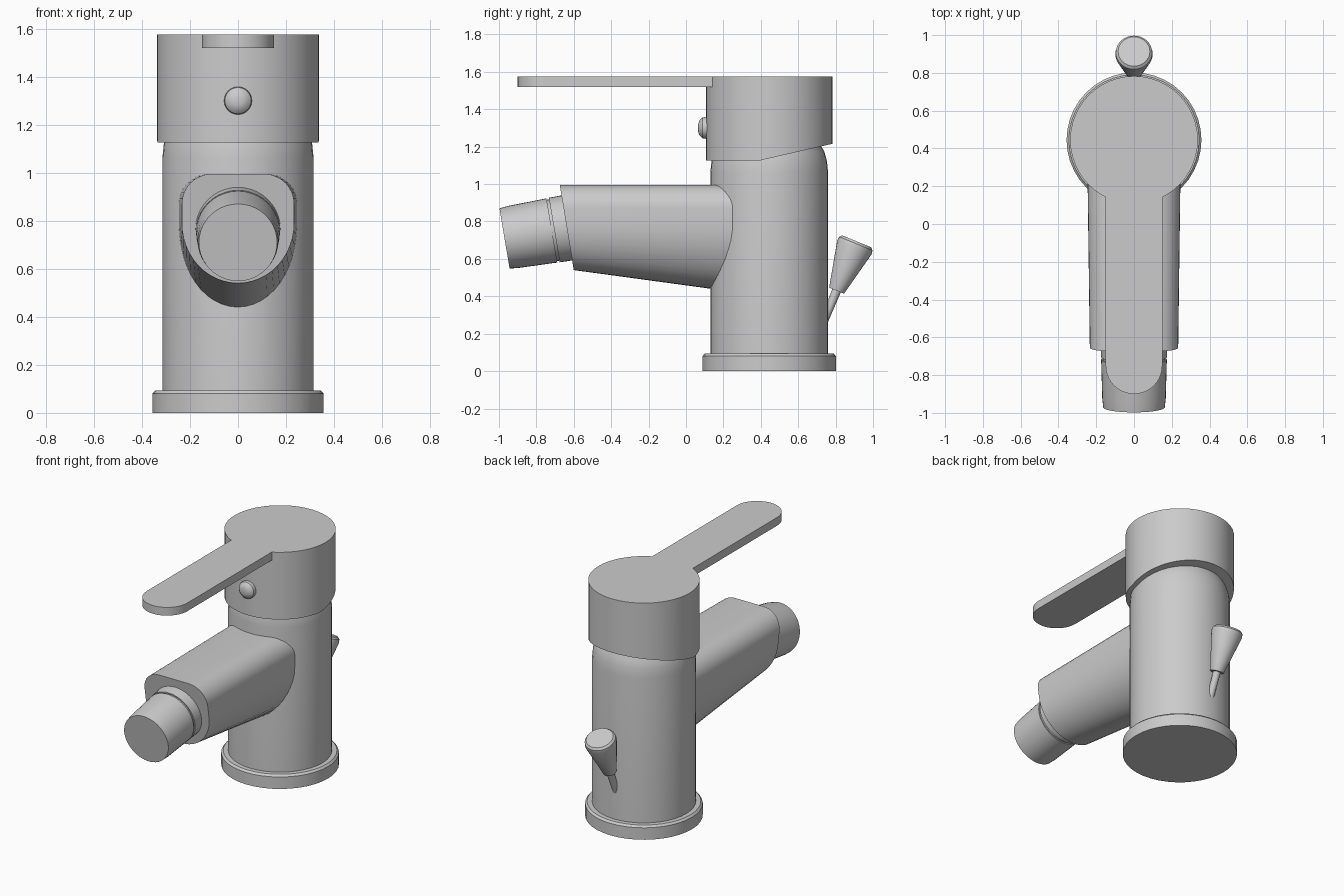
import bpy, bmesh
from math import sin, cos, pi, radians
from mathutils import Vector

cube = bpy.data.objects.get("Cube")
if cube:
    bpy.data.objects.remove(cube, do_unlink=True)

metal = bpy.data.materials.new("grey metal")
metal.use_nodes = True
GREY = (0.6, 0.6, 0.6, 1)
metal.diffuse_color = GREY
metal.node_tree.nodes["Principled BSDF"].inputs["Base Color"].default_value = GREY

AXIS_Y = 0.445  # depth of the upright column
UP = Vector((0, 0, 1))


def finish(name, bm):
    bmesh.ops.recalc_face_normals(bm, faces=bm.faces)
    mesh = bpy.data.meshes.new(name)
    bm.to_mesh(mesh)
    bm.free()
    mesh.materials.append(metal)
    ob = bpy.data.objects.new(name, mesh)
    bpy.context.collection.objects.link(ob)
    bpy.ops.object.select_all(action='DESELECT')
    bpy.context.view_layer.objects.active = ob
    ob.select_set(True)
    bpy.ops.object.shade_smooth_by_angle(angle=radians(30))
    return ob


def loft(name, rings):
    """Skin a list of equal-length point rings and cap both ends."""
    bm = bmesh.new()
    loops = [[bm.verts.new(p) for p in ring] for ring in rings]
    n = len(loops[0])
    for a, b in zip(loops, loops[1:]):
        for i in range(n):
            j = (i + 1) % n
            bm.faces.new((a[i], a[j], b[j], b[i]))
    bm.faces.new(loops[0])
    bm.faces.new(loops[-1])
    return finish(name, bm)


def lathe(name, profile, start=(0, AXIS_Y, 0), direction=UP, sides=40):
    """Turn (distance, radius) pairs around an axis in the x = 0 plane."""
    d = Vector(direction).normalized()
    u = Vector((1, 0, 0))
    v = d.cross(u)
    rings = []
    for s, r in profile:
        rings.append([Vector(start) + d * s + (u * cos(t) + v * sin(t)) * r
                      for t in (2 * pi * i / sides for i in range(sides))])
    return loft(name, rings)


# Base flange and column with a rounded shoulder
lathe("base_flange", [(0, 0.357), (0.08, 0.357), (0.093, 0.345), (0.093, 0.3)])
lathe("column", [(0.05, 0.315), (1.06, 0.315), (1.12, 0.309), (1.17, 0.296),
                 (1.21, 0.275), (1.3, 0.25)])

# Cap, its underside rising toward the back
bm = bmesh.new()
bmesh.ops.create_cone(bm, cap_ends=True, segments=48, radius1=0.338,
                      radius2=0.338, depth=0.45)
bmesh.ops.translate(bm, verts=bm.verts, vec=(0, AXIS_Y, 1.35))
bmesh.ops.bisect_plane(bm, geom=bm.verts[:] + bm.edges[:] + bm.faces[:],
                       plane_co=(0, 0.39, 0), plane_no=(0, 1, 0))
for vert in bm.verts:
    if vert.co.z < 1.2:
        vert.co.z += max(0, vert.co.y - 0.39) * 0.23
finish("cap", bm)

# Flat lever with a rounded tip, flush with the cap top
tip = [(0.15 * cos(t), -0.75 + 0.15 * sin(t))
       for t in (pi + pi * i / 20 for i in range(21))]
outline = tip + [(0.15, 0.3), (-0.15, 0.3)]
loft("lever", [[(x, y, z) for x, y in outline] for z in (1.52, 1.575)])

# Domed button on the front of the cap
lathe("button", [(0, 0.05), (0.03, 0.058), (0.045, 0.055), (0.06, 0.04),
                 (0.067, 0.02)], (0, 0.132, 1.3), (0, -1, 0), 24)


# Spout: flat top, rounded shoulders, round belly, slanted front
def spout_section(half, bottom, y_top, slant):
    top, mid, corner = 0.995, 0.79, 0.125
    pts = [(half * cos(t), mid + (mid - bottom) * sin(t))
           for t in (pi + pi * i / 24 for i in range(25))]
    for side, first in ((1, 0), (-1, pi / 2)):
        for i in range(9):
            t = first + pi / 2 * i / 8
            pts.append((side * (half - corner) + corner * cos(t),
                        top - corner + corner * sin(t)))
    return [(x, y_top + slant * (top - z), z) for x, z in pts]


loft("spout", [spout_section(0.234, 0.54, -0.675, 0.165),
               spout_section(0.248, 0.404, 0.4, 0)])

# Tilted nozzle with a collar and a narrow groove
lathe("nozzle", [(-0.1, 0.178), (0.065, 0.175), (0.065, 0.166), (0.078, 0.166),
                 (0.078, 0.174), (0.29, 0.168), (0.335, 0.163)],
      (0, -0.64, 0.765), (0, -0.986, -0.166))

# Rear pull knob and its rod
PULL = (0, 0.38, 0.925)
lathe("pull_rod", [(-0.24, 0.02), (0.03, 0.025)], (0, 0.805, 0.43), PULL, 12)
lathe("pull_knob", [(0, 0.043), (0.25, 0.099), (0.272, 0.096), (0.285, 0.084)],
      (0, 0.805, 0.43), PULL, 32)
